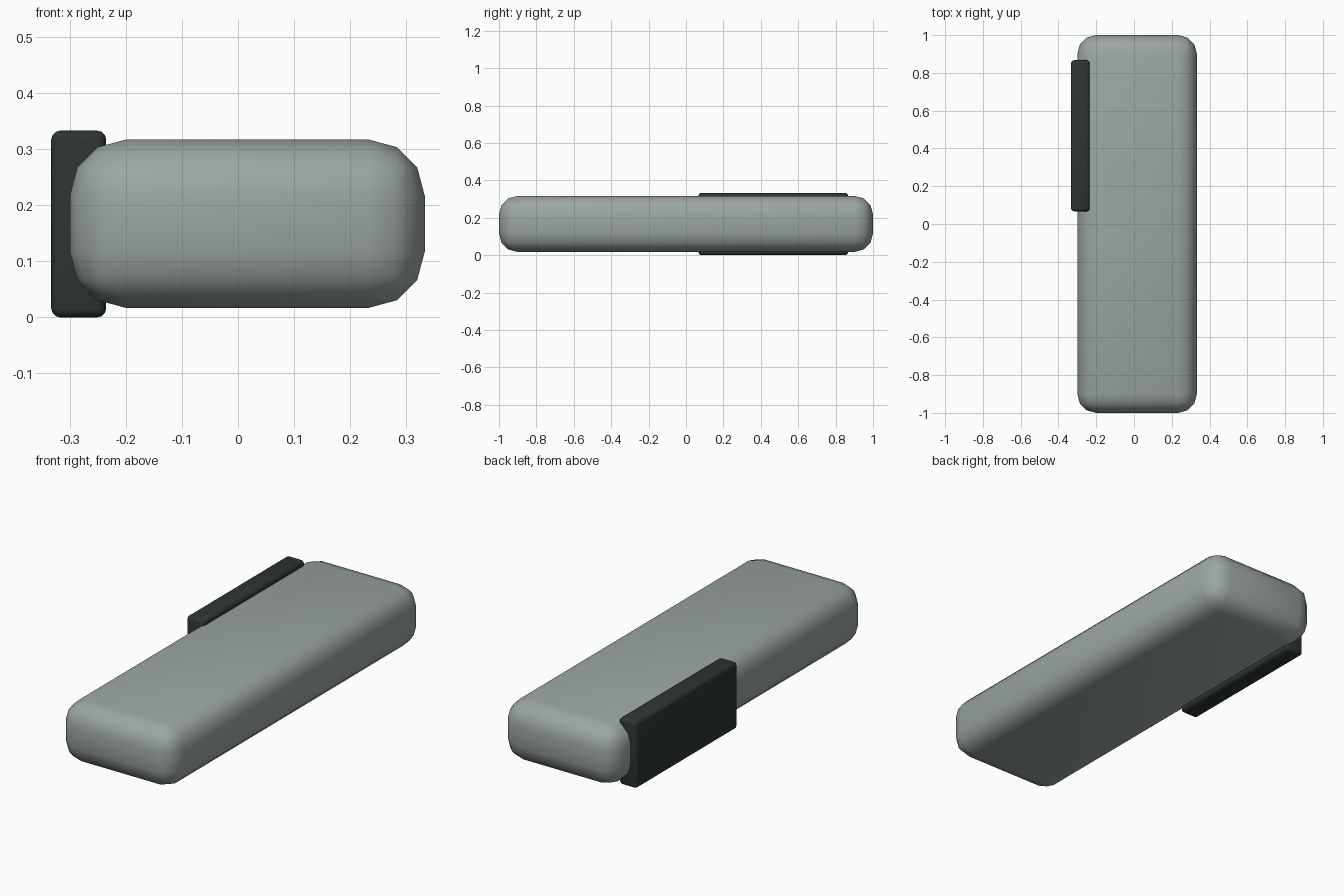
import bpy

default = bpy.data.objects.get("Cube")
if default:
    bpy.data.objects.remove(default, do_unlink=True)


def make_material(name, rgb):
    mat = bpy.data.materials.new(name)
    mat.use_nodes = True
    color = (*rgb, 1.0)
    mat.diffuse_color = color
    mat.node_tree.nodes["Principled BSDF"].inputs["Base Color"].default_value = color
    return mat


def rounded_box(name, low, high, radius, segments, mat):
    """Box between two corners with evenly rounded edges."""
    center = [(a + b) / 2 for a, b in zip(low, high)]
    bpy.ops.mesh.primitive_cube_add(size=1, location=center)
    obj = bpy.context.object
    obj.name = name
    obj.scale = [b - a for a, b in zip(low, high)]
    bpy.ops.object.transform_apply(location=False, rotation=False, scale=True)
    bevel = obj.modifiers.new("rounded_edges", "BEVEL")
    bevel.width = radius
    bevel.segments = segments
    bevel.limit_method = "NONE"
    obj.data.materials.append(mat)
    bpy.ops.object.shade_smooth()
    return obj


grey = make_material("soft grey", (0.33, 0.38, 0.365))
charcoal = make_material("dark charcoal", (0.026, 0.036, 0.034))

# Main rounded body
rounded_box("body", (-0.3, -1, 0.017), (0.333, 1, 0.317), 0.1, 3, grey)

# Flat plate clipped to the side
rounded_box("side_plate", (-0.333, 0.067, 0), (-0.235, 0.867, 0.333), 0.016, 3, charcoal)
